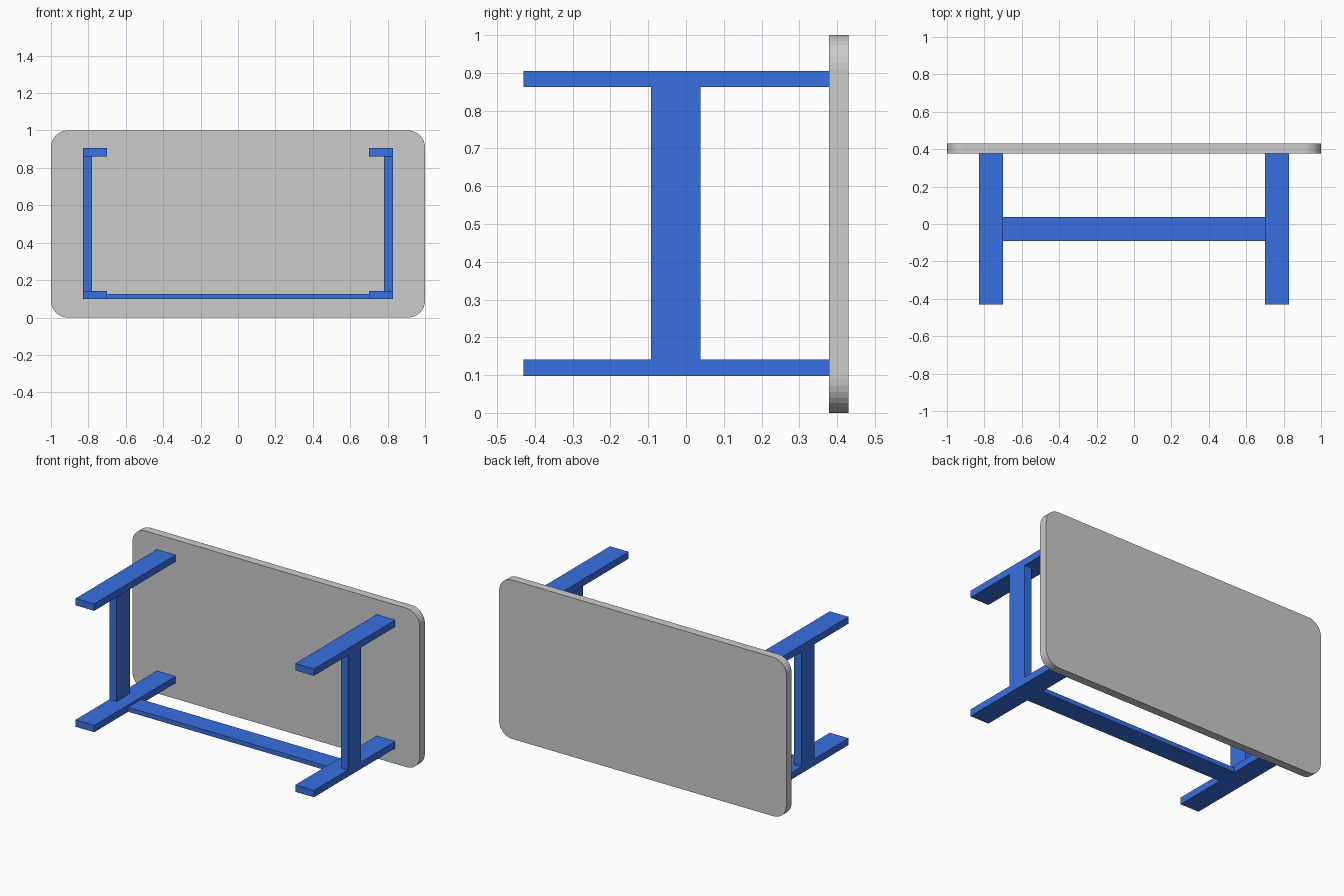
import bpy, bmesh
from math import pi, cos, sin

if "Cube" in bpy.data.objects:
    bpy.data.objects.remove(bpy.data.objects["Cube"])

blue = bpy.data.materials.new("blue_paint")
blue.diffuse_color = (0.04, 0.16, 0.75, 1)
blue.use_nodes = True
blue.node_tree.nodes["Principled BSDF"].inputs["Base Color"].default_value = blue.diffuse_color


def make_object(name, bm, material=None):
    bmesh.ops.recalc_face_normals(bm, faces=bm.faces)
    mesh = bpy.data.meshes.new(name)
    bm.to_mesh(mesh)
    bm.free()
    if material:
        mesh.materials.append(material)
    obj = bpy.data.objects.new(name, mesh)
    bpy.context.collection.objects.link(obj)
    return obj


def box(name, xs, ys, zs):
    bm = bmesh.new()
    bmesh.ops.create_cube(bm, size=1)
    for v in bm.verts:
        for i, (a, b) in enumerate((xs, ys, zs)):
            v.co[i] = (a + b) / 2 + v.co[i] * (b - a)
    return make_object(name, bm, blue)


# Table top: rounded rectangle standing on its long edge
def table_top(y0, y1, radius, steps=8):
    bm = bmesh.new()
    corners = ((1, 1), (-1, 1), (-1, -1), (1, -1))
    outline = []
    for q, (sx, sz) in enumerate(corners):
        for k in range(steps + 1):
            a = (q + k / steps) * pi / 2
            x = sx * (1 - radius) + radius * cos(a)
            z = 0.5 + sz * (0.5 - radius) + radius * sin(a)
            outline.append(bm.verts.new((x, y0, z)))
    face = bm.faces.new(outline)
    result = bmesh.ops.extrude_face_region(bm, geom=[face], use_keep_orig=True)
    for v in result["geom"]:
        if isinstance(v, bmesh.types.BMVert):
            v.co.y = y1
    return make_object("table_top", bm)


table_top(0.378, 0.43, 0.09)

# Two end frames: upper and lower legs joined by a crosspiece
for side, s in (("left", -1), ("right", 1)):
    leg_x = sorted((s * 0.70, s * 0.83))
    post_x = sorted((s * 0.78, s * 0.83))
    box(side + "_upper_leg", leg_x, (-0.43, 0.378), (0.862, 0.905))
    box(side + "_lower_leg", leg_x, (-0.43, 0.378), (0.098, 0.141))
    box(side + "_crosspiece", post_x, (-0.092, 0.038), (0.141, 0.862))

# Long stretcher between the lower legs
box("stretcher", (-0.70, 0.70), (-0.092, 0.038), (0.098, 0.126))
